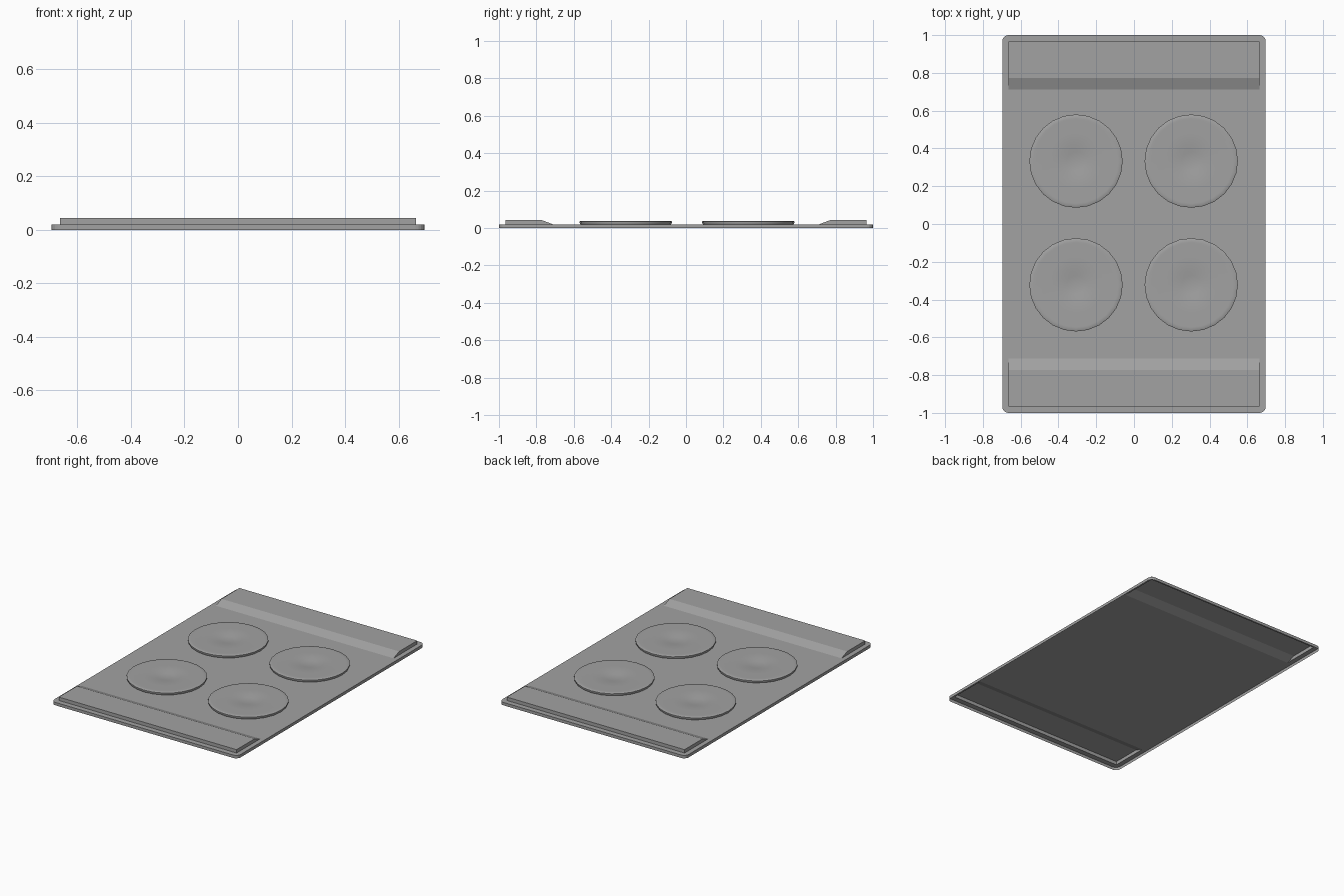
import bpy, bmesh, math

if "Cube" in bpy.data.objects:
    bpy.data.objects.remove(bpy.data.objects["Cube"])

HALF_X, HALF_Y, TOP = 0.697, 1.0, 0.02
RIDGE_X, RIDGE_TOP = 0.665, 0.043

grey = bpy.data.materials.new("dark_grey")
grey.diffuse_color = (0.36, 0.36, 0.36, 1)
grey.use_nodes = True
grey.node_tree.nodes["Principled BSDF"].inputs["Base Color"].default_value = grey.diffuse_color


def make_object(name, bm, smooth=True):
    mesh = bpy.data.meshes.new(name)
    bm.to_mesh(mesh)
    bm.free()
    mesh.materials.append(grey)
    obj = bpy.data.objects.new(name, mesh)
    bpy.context.collection.objects.link(obj)
    if smooth:
        bpy.context.view_layer.objects.active = obj
        obj.select_set(True)
        bpy.ops.object.shade_smooth_by_angle(angle=math.radians(35))
        obj.select_set(False)
    return obj


def loop_edges(bm, points):
    verts = [bm.verts.new(p) for p in points]
    return verts, [bm.edges.new((a, b)) for a, b in zip(verts, verts[1:] + verts[:1])]


# Plate: open-bottomed pressed sheet with rounded corners and two hollow ridges
bm = bmesh.new()
radius, steps = 0.033, 5
outline = []
for corner, (sx, sy) in enumerate([(1, 1), (-1, 1), (-1, -1), (1, -1)]):
    for i in range(steps + 1):
        a = math.pi / 2 * (corner + i / steps)
        outline.append((sx * (HALF_X - radius) + radius * math.cos(a),
                        sy * (HALF_Y - radius) + radius * math.sin(a), TOP))
rim, fill = loop_edges(bm, outline)

# Ridges: sloped inner side, upright outer side, open underneath
ridge_loops = []
for s in (1, -1):
    foot, edges = loop_edges(bm, [(-RIDGE_X, s * 0.712, TOP), (RIDGE_X, s * 0.712, TOP),
                                  (RIDGE_X, s * 0.965, TOP), (-RIDGE_X, s * 0.965, TOP)])
    fill += edges
    ridge_loops.append((s, foot))
bmesh.ops.triangle_fill(bm, use_beauty=True, edges=fill, normal=(0, 0, 1))
# keep the ridge undersides open
inside = [f for f in bm.faces
          if all(abs(v.co.x) < RIDGE_X + 0.0001 and 0.711 < abs(v.co.y) < 0.966
                 for v in f.verts)
          and len({v.co.y > 0 for v in f.verts}) == 1]
if inside:
    bmesh.ops.delete(bm, geom=inside, context='FACES_ONLY')
for s, foot in ridge_loops:
    top = [bm.verts.new((v.co.x, s * y, RIDGE_TOP))
           for v, y in zip(foot, (0.773, 0.773, 0.965, 0.965))]
    bm.faces.new(top)
    for i in range(4):
        j = (i + 1) % 4
        bm.faces.new((foot[i], foot[j], top[j], top[i]))

# Rim skirt down to the ground
low = [bm.verts.new((v.co.x, v.co.y, 0)) for v in rim]
for i in range(len(rim)):
    j = (i + 1) % len(rim)
    bm.faces.new((low[i], low[j], rim[j], rim[i]))
bmesh.ops.recalc_face_normals(bm, faces=bm.faces[:])
make_object("plate", bm, smooth=False)


# Hot plates: lathed discs with a shallow dimple
def hot_plate(name, x, y, sides=24):
    profile = [(0.243, TOP), (0.247, 0.029), (0.247, 0.035), (0.241, 0.038),
               (0.225, 0.038), (0.15, 0.038), (0.085, 0.0365), (0.05, 0.030)]
    bm = bmesh.new()
    rings = [[bm.verts.new((r * math.cos(2 * math.pi * k / sides),
                            r * math.sin(2 * math.pi * k / sides), z))
              for k in range(sides)] for r, z in profile]
    for a, b in zip(rings, rings[1:]):
        for k in range(sides):
            n = (k + 1) % sides
            bm.faces.new((a[k], a[n], b[n], b[k]))
    centre = bm.verts.new((0, 0, 0.028))
    for k in range(sides):
        bm.faces.new((rings[-1][k], rings[-1][(k + 1) % sides], centre))
    make_object(name, bm).location = (x, y, 0)


for side, x in (("left", -0.307), ("right", 0.303)):
    for row, y in (("front", -0.322), ("back", 0.333)):
        hot_plate(f"hot_plate_{row}_{side}", x, y)
